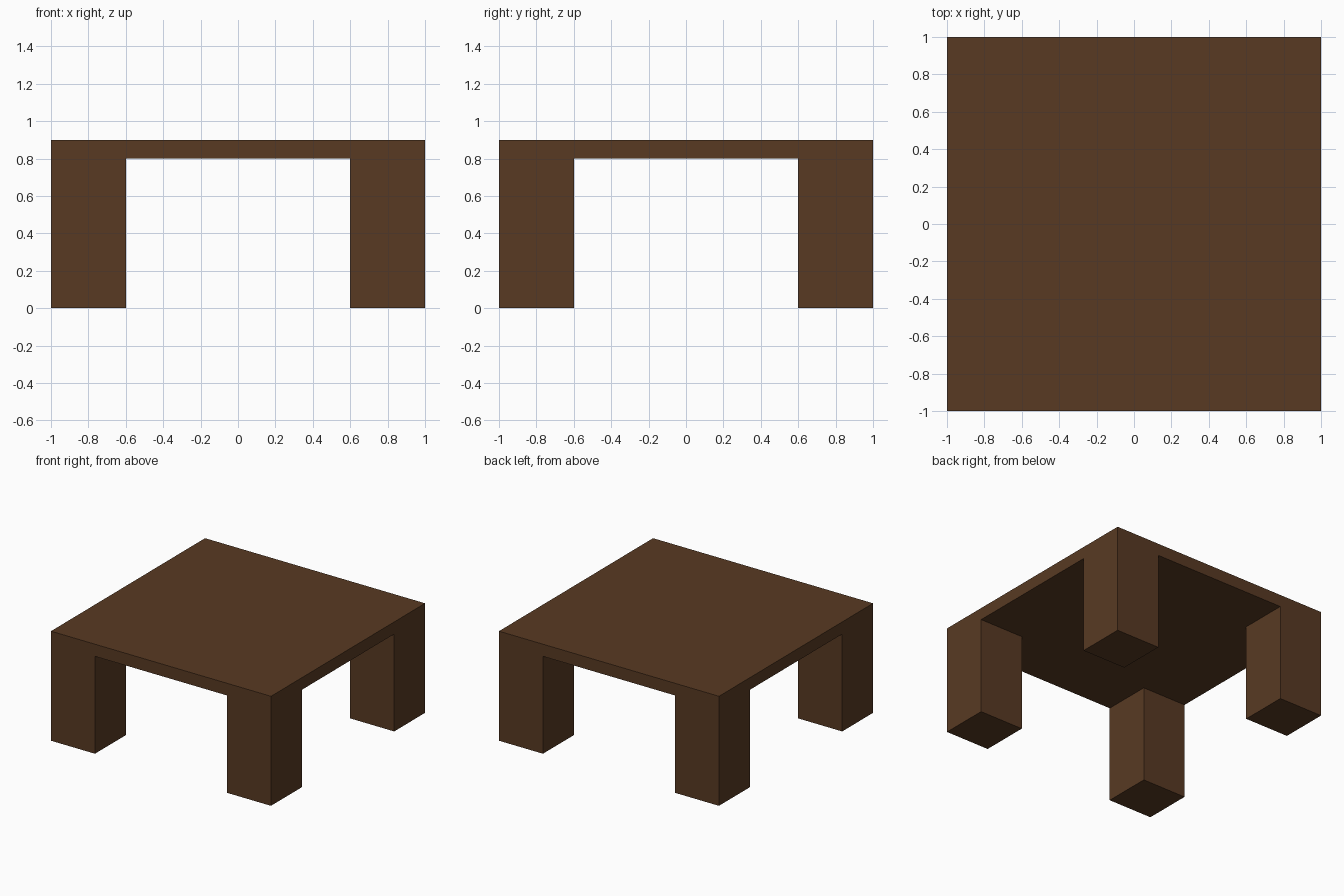
import bpy

if "Cube" in bpy.data.objects:
    bpy.data.objects.remove(bpy.data.objects["Cube"])

wood = bpy.data.materials.new("dark_brown_wood")
wood.diffuse_color = (0.098, 0.042, 0.0165, 1.0)
wood.use_nodes = True
wood.node_tree.nodes["Principled BSDF"].inputs["Base Color"].default_value = wood.diffuse_color


def box(name, center, size):
    """Add a flat-shaded box of the given full size."""
    bpy.ops.mesh.primitive_cube_add(size=1, location=center)
    obj = bpy.context.object
    obj.name = name
    obj.scale = size
    bpy.ops.object.transform_apply(location=False, rotation=False, scale=True)
    obj.data.materials.append(wood)
    return obj


TOP_Z, UNDERSIDE_Z, LEG_W = 0.9, 0.8, 0.4

# Square table top
box("table_top", (0, 0, (TOP_Z + UNDERSIDE_Z) / 2), (2, 2, TOP_Z - UNDERSIDE_Z))

# Four thick legs, flush with the corners
offset = 1 - LEG_W / 2
for y_name, sy in (("front", -1), ("back", 1)):
    for x_name, sx in (("left", -1), ("right", 1)):
        box(f"{y_name}_{x_name}_leg",
            (sx * offset, sy * offset, UNDERSIDE_Z / 2),
            (LEG_W, LEG_W, UNDERSIDE_Z))
